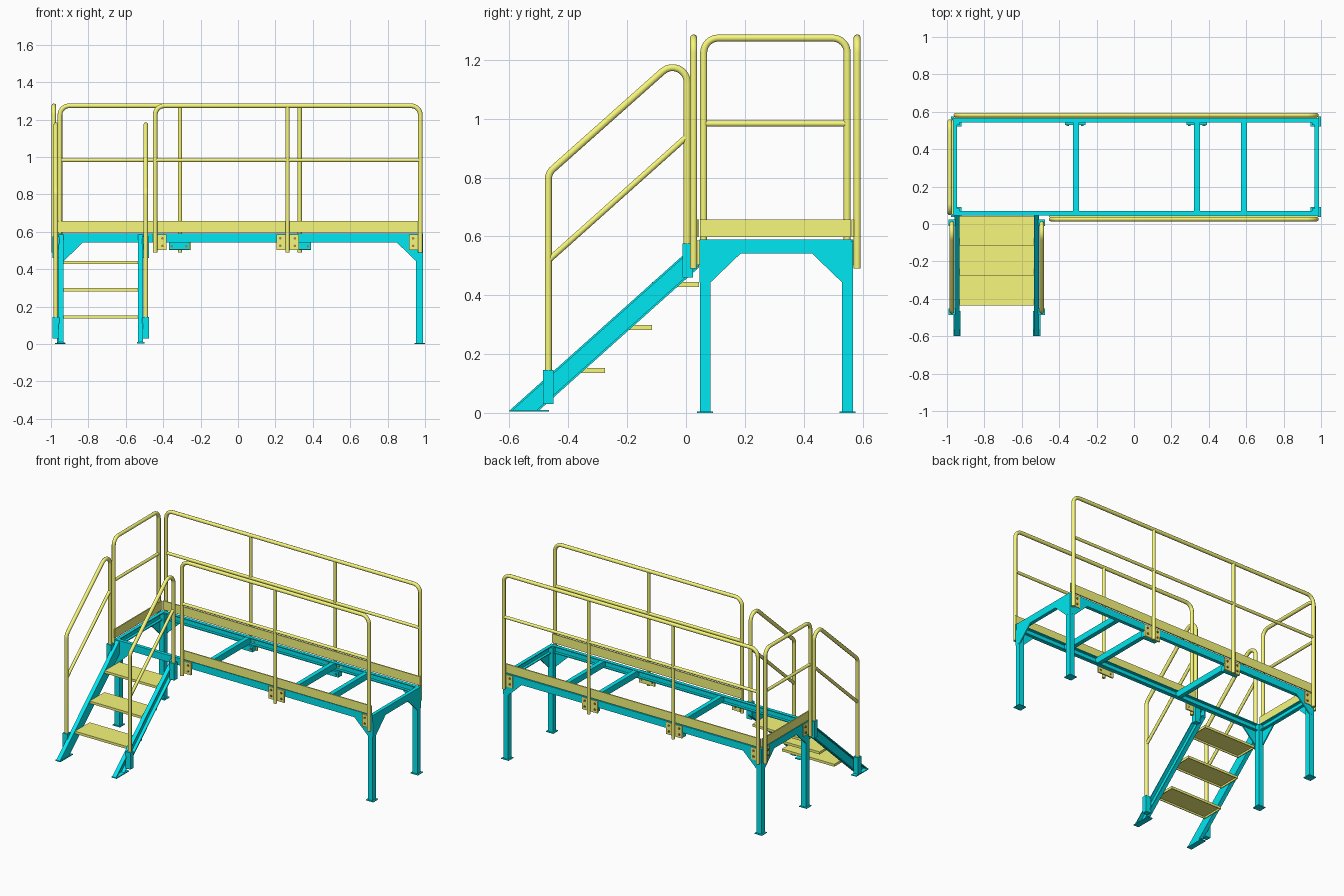
import bpy, bmesh, math
from mathutils import Vector

if "Cube" in bpy.data.objects:
    bpy.data.objects.remove(bpy.data.objects["Cube"])


def material(name, rgb):
    m = bpy.data.materials.new(name)
    m.diffuse_color = (*rgb, 1)
    m.use_nodes = True
    m.node_tree.nodes["Principled BSDF"].inputs["Base Color"].default_value = m.diffuse_color
    return m


CYAN = material("cyan_paint", (0.0, 0.80, 0.88))
YELLOW = material("yellow_paint", (0.93, 0.93, 0.2))
BROWN = material("bolt_brown", (0.4, 0.22, 0.05))


def finish(name, bm, mat):
    bmesh.ops.recalc_face_normals(bm, faces=bm.faces)
    me = bpy.data.meshes.new(name)
    bm.to_mesh(me)
    bm.free()
    ob = bpy.data.objects.new(name, me)
    ob.data.materials.append(mat)
    bpy.context.collection.objects.link(ob)
    return ob


def prism(name, pts, a, b, axis, mat):
    """Extrude a 2D outline from a to b along an axis (outline uses the other two axes in order)."""
    bm = bmesh.new()

    def place(p, t):
        c = list(p)
        c.insert(axis, t)
        return bm.verts.new(c)
    lo = [place(p, a) for p in pts]
    hi = [place(p, b) for p in pts]
    n = len(pts)
    bm.faces.new(lo)
    bm.faces.new(hi)
    for i in range(n):
        bm.faces.new((lo[i], lo[(i + 1) % n], hi[(i + 1) % n], hi[i]))
    return finish(name, bm, mat)


def box(name, x0, x1, y0, y1, z0, z1, mat):
    return prism(name, [(x0, y0), (x1, y0), (x1, y1), (x0, y1)], z0, z1, 2, mat)


def channel(o, d, z0, z1, w=0.024, t=0.006):
    """C outline: web at o, flanges pointing in direction d."""
    return [(o, z0), (o + d * w, z0), (o + d * w, z0 + t), (o + d * t, z0 + t),
            (o + d * t, z1 - t), (o + d * w, z1 - t), (o + d * w, z1), (o, z1)]


def tube(name, pts, r, mat, fillet=()):
    """Round tube along a path; fillet maps corner index to bend radius."""
    pts = [Vector(p) for p in pts]
    fillet = dict(fillet)
    path = []
    for i, p in enumerate(pts):
        if i not in fillet:
            path.append(p)
            continue
        u, v = (pts[i - 1] - p).normalized(), (pts[i + 1] - p).normalized()
        half = u.angle(v) / 2
        R = fillet[i]
        c = p + (u + v).normalized() * (R / math.sin(half))
        s = (p + u * (R / math.tan(half)) - c).normalized()
        e = (p + v * (R / math.tan(half)) - c).normalized()
        path += [c + s.slerp(e, k / 8).normalized() * R for k in range(9)]
    cu = bpy.data.curves.new(name, 'CURVE')
    cu.dimensions = '3D'
    cu.bevel_depth = r
    cu.bevel_resolution = 3
    cu.use_fill_caps = True
    sp = cu.splines.new('POLY')
    sp.points.add(len(path) - 1)
    for q, p in zip(sp.points, path):
        q.co = (*p, 1)
    ob = bpy.data.objects.new(name, cu)
    cu.materials.append(mat)
    bpy.context.collection.objects.link(ob)
    bpy.ops.object.select_all(action='DESELECT')
    bpy.context.view_layer.objects.active = ob
    ob.select_set(True)
    bpy.ops.object.convert(target='MESH')
    bpy.ops.object.shade_smooth_by_angle(angle=math.radians(40))


X0, X1, Y0, Y1 = -0.97, 0.99, 0.046, 0.568
ZB, ZT = 0.542, 0.59
L = 0.038

# platform perimeter channels
prism("front_beam", channel(Y0, 1, ZB, ZT), X0, X1, 0, CYAN)
prism("rear_beam", channel(Y1, -1, ZB, ZT), X0, X1, 0, CYAN)
prism("left_beam", channel(X0, 1, ZB, ZT), Y0 + .007, Y1 - .007, 1, CYAN)
prism("right_beam", channel(X1, -1, ZB, ZT), Y0 + .007, Y1 - .007, 1, CYAN)

# cross members
for x in (-0.31, 0.337, 0.588):
    box("cross_member", x - .015, x + .015, Y0 + .006, Y1 - .006, ZB + .004, ZT - .002, CYAN)

# legs with foot plates and corner gussets
for cx, dx in ((X0, 1), (X1, -1)):
    for cy, dy in ((Y0, 1), (Y1, -1)):
        box("leg", *sorted((cx + dx * .001, cx + dx * L)), *sorted((cy + dy * .001, cy + dy * L)),
            0.005, ZT - .007, CYAN)
        box("foot_plate", *sorted((cx - dx * .009, cx + dx * (L + .009))),
            *sorted((cy - dy * .008, cy + dy * (L + .008))), 0, 0.005, CYAN)
        for name, c, d, o, e, ax in (("gusset_long", cx, dx, cy, dy, 1), ("gusset_side", cy, dy, cx, dx, 0)):
            pts = [(c + d * .001, ZB + .006), (c + d * .14, ZB + .006), (c + d * .14, ZB),
                   (c + d * L, 0.444), (c + d * .001, 0.444)]
            prism(name, pts, o, o + e * .008, ax, CYAN)


def rail(name, axis, lo, hi, off, out, mids=(), ztop=1.274):
    """Guard rail along an axis: hoop, mid rail, posts, toe board, bolted mounting plates."""
    def P(s, z, n=off):
        return (s, n, z) if axis == 0 else (n, s, z)

    def slab(part, s0, s1, n0, n1, z0, z1):
        s, n = (s0, s1), sorted((n0, n1))
        box(name + part, *(s if axis == 0 else n), *(n if axis == 0 else s), z0, z1, YELLOW)

    tube(name + "_hoop", [P(lo, .49), P(lo, ztop), P(hi, ztop), P(hi, .49)], .0125, YELLOW,
         {1: .05, 2: .05})
    tube(name + "_mid_rail", [P(lo, .983), P(hi, .983)], .0105, YELLOW)
    for m in mids:
        tube(name + "_post", [P(m, .49), P(m, ztop)], .0115, YELLOW)
    inner, face = off - out * .011, off - out * .010
    slab("_toe_board", lo - .012, hi + .012, inner, inner - out * .008, .597, .658)
    for s, d in [(lo, 1), (hi, -1)] + [(m, d) for m in mids for d in (1, -1)]:
        a, b = sorted((s, s + d * .06))
        slab("_mount_plate", a, b, face, face - out * .01, .503, .586)
        for z in (.525, .565):
            c = s + d * .039
            tube(name + "_bolt", [P(c, z, face - out * .012), P(c, z, face + out * .006)], .007, BROWN)


rail("rear_rail", 0, -0.952, 0.975, 0.582, 1, (-0.31, 0.33))
rail("front_rail", 0, -0.443, 0.975, 0.026, -1, (0.265,))
rail("left_rail", 1, 0.06, 0.548, -0.985, -1)

# backing plates under the rear beam
for x in (-0.315, 0.335):
    box("backing_plate", x - .055, x + .055, 0.53, 0.567, 0.505, ZB, CYAN)
    for d in (-.039, .039):
        tube("backing_bolt", [(x + d, .535, .523), (x + d, .524, .523)], .007, BROWN)

# stair: channel stringers opening outward, sockets, handrails
for side, web, out in (("left", -0.932, -1), ("right", -0.535, 1)):
    def xs(a, b):
        return web + out * a, web + out * b
    prism(side + "_stringer_web", [(-.6, .008), (-.5, .008), (.045, .495), (.045, .585)],
          *xs(0, .006), 0, CYAN)
    prism(side + "_stringer_top", [(-.6, .008), (-.59, .008), (.045, .576), (.045, .585)],
          *xs(.006, .028), 0, CYAN)
    prism(side + "_stringer_bottom", [(-.51, .008), (-.5, .008), (.045, .495), (.045, .504)],
          *xs(.006, .028), 0, CYAN)
    box(side + "_stair_foot", *sorted(xs(-.004, .034)), -.6, -.465, 0.004, .01, CYAN)
    rx = web + out * .042
    for y, z0, z1 in ((-.468, .03, .145), (.006, .46, .575)):
        box(side + "_rail_socket", *sorted((web + out * .022, rx + out * .017)),
            y - .0175, y + .0175, z0, z1, CYAN)
    tube(side + "_stair_rail", [(rx, -.468, .05), (rx, -.468, .815), (rx, .004, 1.235), (rx, .004, .48)],
         .0125, YELLOW, {1: .05, 2: .05})
    tube(side + "_stair_mid_rail", [(rx, -.468, .518), (rx, .004, .94)], .0105, YELLOW)

# folded pan treads
for i in range(3):
    y0, y1, z = -.435 + .16 * i, -.276 + .16 * i, .153 + .146 * i
    box("tread", -.932, -.535, y0, y1, z - .005, z, YELLOW)
    for a, b in ((y0, y0 + .005), (y1 - .005, y1)):
        box("tread_lip", -.932, -.535, a, b, z - .017, z - .005, YELLOW)
    for a, b in ((-.932, -.927), (-.54, -.535)):
        box("tread_end", a, b, y0 + .005, y1 - .005, z - .017, z - .005, YELLOW)
